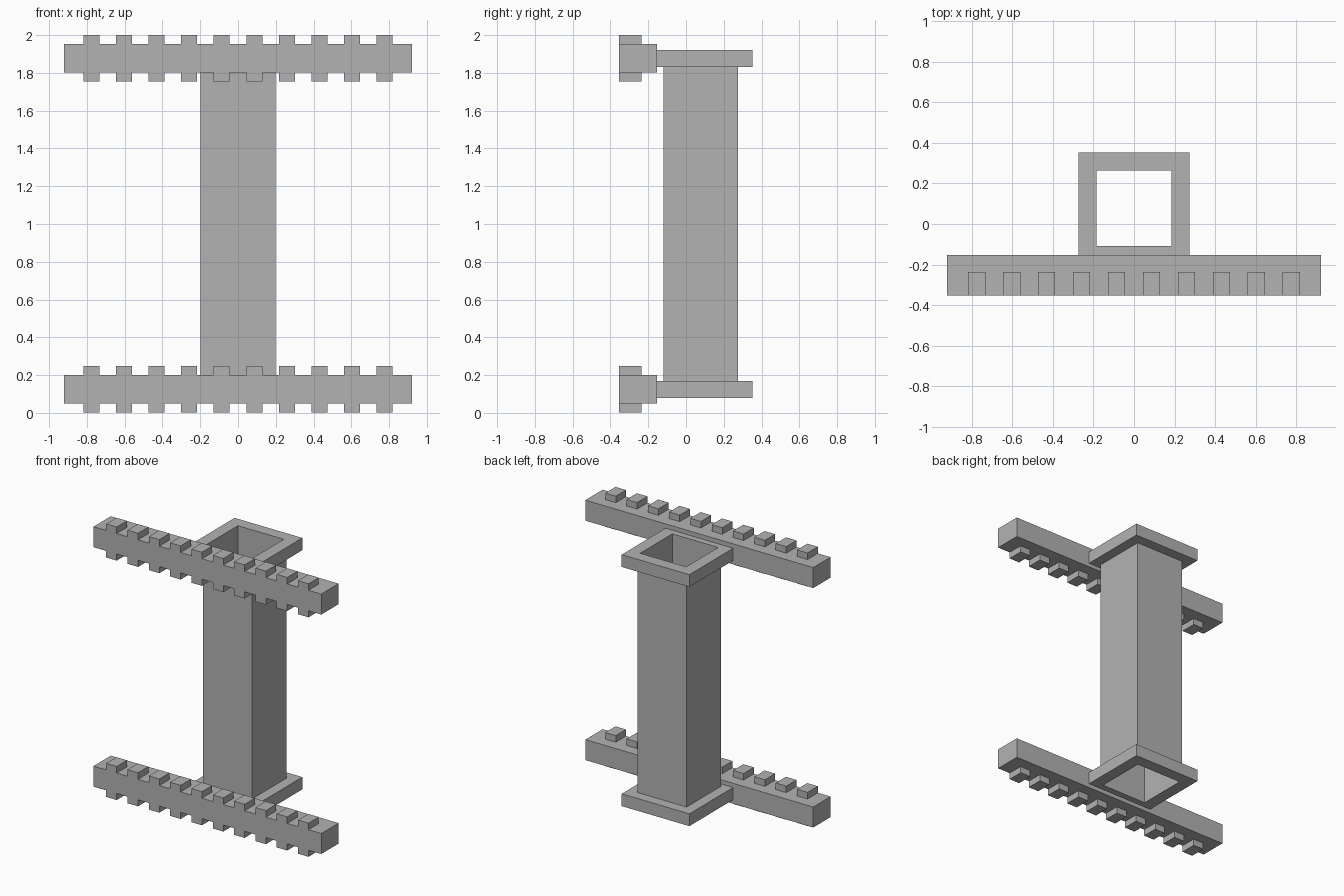
import bpy, bmesh
from mathutils import Vector

cube = bpy.data.objects.get("Cube")
if cube:
    bpy.data.objects.remove(cube, do_unlink=True)

grey = bpy.data.materials.new("plain_grey")
grey.use_nodes = True
GREY = (0.45, 0.45, 0.45, 1)
grey.diffuse_color = GREY
grey.node_tree.nodes["Principled BSDF"].inputs["Base Color"].default_value = GREY


def finish(name, bm):
    bmesh.ops.recalc_face_normals(bm, faces=bm.faces)
    mesh = bpy.data.meshes.new(name)
    bm.to_mesh(mesh)
    bm.free()
    mesh.materials.append(grey)
    obj = bpy.data.objects.new(name, mesh)
    bpy.context.collection.objects.link(obj)
    return obj


def flanged_column(name, y_mid):
    """Hollow square tube with a flange at each end: a closed profile swept round four corners."""
    hole, wall, lip = 0.186, 0.198, 0.274
    lower = [(hole, 0.08), (lip, 0.08), (lip, 0.17), (wall, 0.17)]
    profile = lower + [(r, 2 - z) for r, z in reversed(lower)]
    bm = bmesh.new()
    corners = [(-1, -1), (1, -1), (1, 1), (-1, 1)]
    rings = [[bm.verts.new((r * sx, y_mid + r * sy, z)) for sx, sy in corners]
             for r, z in profile]
    for i, ring in enumerate(rings):
        after = rings[(i + 1) % len(rings)]
        for c in range(4):
            d = (c + 1) % 4
            bm.faces.new((ring[c], ring[d], after[d], after[c]))
    return finish(name, bm)


def toothed_rail(name, z_mid):
    """Square bar with a row of teeth raised from the front half of its top and bottom."""
    half, front, back, tooth_back = 0.922, -0.354, -0.154, -0.236
    height, tooth_height, tooth_width, pitch, count = 0.15, 0.048, 0.085, 0.1725, 10
    centres = [(i - (count - 1) / 2) * pitch for i in range(count)]
    bm = bmesh.new()
    bmesh.ops.create_cube(bm, size=1)
    bmesh.ops.scale(bm, vec=(2 * half, back - front, height), verts=bm.verts)
    bmesh.ops.translate(bm, vec=(0, (front + back) / 2, z_mid), verts=bm.verts)

    # cut the tooth outlines into the bar
    def cut(co, no):
        bmesh.ops.bisect_plane(bm, geom=bm.verts[:] + bm.edges[:] + bm.faces[:],
                               plane_co=co, plane_no=no)
    cut((0, tooth_back, 0), (0, 1, 0))
    for x in centres:
        for side in (-1, 1):
            cut((x + side * tooth_width / 2, 0, 0), (1, 0, 0))

    # raise the teeth
    bm.normal_update()
    for up in (-1, 1):
        feet = [f for f in bm.faces if f.normal.z * up > 0.9
                and f.calc_center_median().y < tooth_back
                and any(abs(f.calc_center_median().x - x) < 0.01 for x in centres)]
        for foot in feet:
            tooth = bmesh.ops.extrude_discrete_faces(bm, faces=[foot])["faces"][0]
            bmesh.ops.translate(bm, vec=Vector((0, 0, up * tooth_height)), verts=tooth.verts)

    bmesh.ops.dissolve_limit(bm, angle_limit=0.01, verts=bm.verts, edges=bm.edges)
    return finish(name, bm)


flanged_column("hollow_column", 0.078)
toothed_rail("lower_toothed_rail", 0.125)
toothed_rail("upper_toothed_rail", 1.877)
